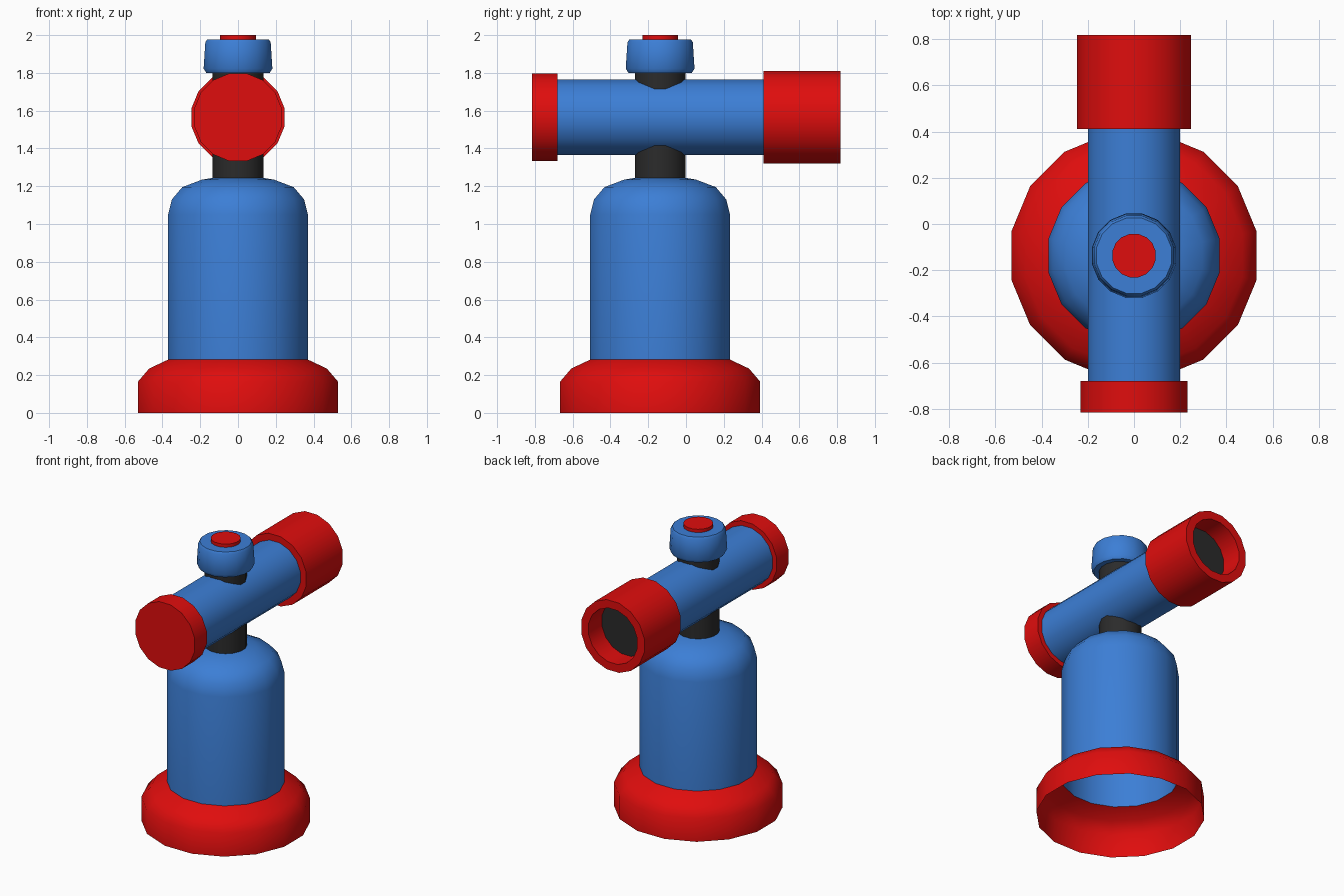
import bpy, bmesh, math
from mathutils import Matrix

if "Cube" in bpy.data.objects:
    bpy.data.objects.remove(bpy.data.objects["Cube"])

SIDES = 16
AXIS_Y = -0.137      # y of the upright axis
TUBE_Z = 1.565       # height of the horizontal tube axis


def material(name, rgb):
    m = bpy.data.materials.new(name)
    m.diffuse_color = (*rgb, 1)
    m.use_nodes = True
    m.node_tree.nodes["Principled BSDF"].inputs["Base Color"].default_value = m.diffuse_color
    return m


RED = material("red", (0.74, 0.004, 0.004))
BLUE = material("blue", (0.045, 0.21, 0.67))
DARK = material("dark grey", (0.024, 0.024, 0.024))

UPRIGHT = Matrix.Translation((0, AXIS_Y, 0))
LEVEL = Matrix.Translation((0, 0, TUBE_Z)) @ Matrix.Rotation(-math.pi / 2, 4, 'X')


def lathe(name, profile, mat, frame, cap_start=False, cap_end=False):
    """Turn a (flat-to-flat radius, height) profile into a 16-sided shell."""
    bm = bmesh.new()
    k = 1 / math.cos(math.pi / SIDES)
    rings = []
    for r, h in profile:
        ring = []
        for i in range(SIDES):
            a = (i + 0.5) * 2 * math.pi / SIDES
            ring.append(bm.verts.new((r * k * math.cos(a), r * k * math.sin(a), h)))
        rings.append(ring)
    for lo, hi in zip(rings, rings[1:]):
        for i in range(SIDES):
            j = (i + 1) % SIDES
            bm.faces.new((lo[i], lo[j], hi[j], hi[i]))
    if cap_start:
        bm.faces.new(rings[0][::-1])
    if cap_end:
        bm.faces.new(rings[-1])
    bm.transform(frame)
    me = bpy.data.meshes.new(name)
    bm.to_mesh(me)
    bm.free()
    me.materials.append(mat)
    ob = bpy.data.objects.new(name, me)
    bpy.context.collection.objects.link(ob)
    bpy.ops.object.select_all(action='DESELECT')
    ob.select_set(True)
    bpy.context.view_layer.objects.active = ob
    bpy.ops.object.shade_smooth_by_angle(angle=math.radians(42))
    return ob


# Upright parts: hollow foot and body, neck, top knob and button
lathe("base", [(0.53, 0), (0.53, 0.165), (0.47, 0.235), (0.37, 0.282)], RED, UPRIGHT)
lathe("body", [(0.37, 0.28), (0.37, 1.05), (0.35, 1.13), (0.295, 1.195),
               (0.19, 1.235), (0.13, 1.245)], BLUE, UPRIGHT)
lathe("neck", [(0.134, 1.235), (0.134, 1.81)], DARK, UPRIGHT)
lathe("knob", [(0.13, 1.80), (0.168, 1.80), (0.182, 1.823), (0.173, 1.962),
               (0.163, 1.977)], BLUE, UPRIGHT, cap_end=True)
lathe("button", [(0.094, 1.975), (0.094, 2.0)], RED, UPRIGHT, cap_end=True)

# Level parts: tube, front cap, hollow rear collar with a dark inner plate
lathe("tube", [(0.2, -0.69), (0.2, 0.42)], BLUE, LEVEL)
lathe("front_cap", [(0.232, -0.815), (0.232, -0.68), (0.19, -0.68)], RED, LEVEL,
      cap_start=True)
lathe("rear_collar", [(0.19, 0.41), (0.246, 0.41), (0.246, 0.817), (0.19, 0.817),
                      (0.19, 0.665)], RED, LEVEL)
lathe("inner_plate", [(0.19, 0.66), (0.19, 0.667)], DARK, LEVEL, cap_end=True)
